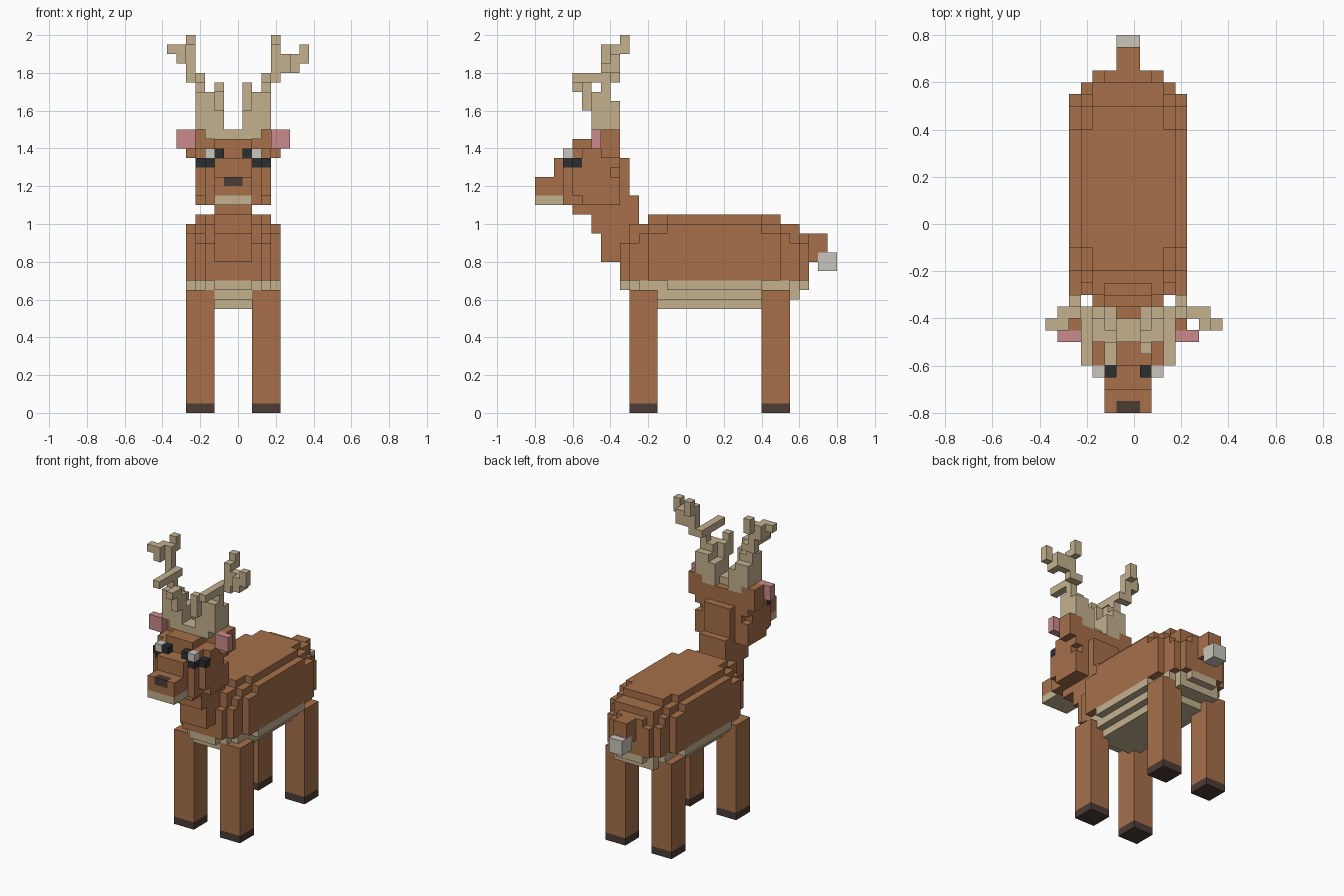
import bpy
import bmesh
import math
from mathutils import Vector

default_cube = bpy.data.objects.get("Cube")
if default_cube:
    bpy.data.objects.remove(default_cube, do_unlink=True)

CELL = 0.05
ORIGIN = Vector((-0.375, -0.8, 0.0))
MIRROR_WIDTH = 14


def make_material(name, hex_colour):
    """Flat material from an sRGB hex colour."""
    channels = [int(hex_colour[n:n + 2], 16) / 255 for n in (0, 2, 4)]
    linear = [((c + 0.055) / 1.055) ** 2.4 for c in channels] + [1.0]
    material = bpy.data.materials.new(name)
    material.use_nodes = True
    material.diffuse_color = linear
    shader = material.node_tree.nodes["Principled BSDF"]
    shader.inputs["Base Color"].default_value = linear
    shader.inputs["Roughness"].default_value = 0.9
    return material


brown = make_material("brown_fur", "a6704a")
cream = make_material("cream_horn_and_belly", "c3b18f")
dark = make_material("dark_hoof_and_nose", "4c3b35")
black = make_material("black_eye", "2b2e30")
white = make_material("pale_white", "cac6bf")
pink = make_material("pink_ear", "ca8a8b")

# Every part is carved from unit cells; later blocks replace earlier ones
grid = {}


def block(part, material, xs, ys, zs):
    for i in range(*xs):
        for j in range(*ys):
            for k in range(*zs):
                grid[i, j, k] = (part, material)


def pair(part, material, xs, ys, zs):
    """Block on the model's right, and its mirror image on the left."""
    block("right_" + part, material, xs, ys, zs)
    flipped = (MIRROR_WIDTH - xs[1], MIRROR_WIDTH - xs[0])
    block("left_" + part, material, flipped, ys, zs)


def build_part(part):
    """Outer faces of a part's cells, merged into large flat faces."""
    bm = bmesh.new()
    corners = {}
    slots = []

    def corner(position):
        if position not in corners:
            corners[position] = bm.verts.new(ORIGIN + Vector(position) * CELL)
        return corners[position]

    for cell, (owner, material) in grid.items():
        if owner != part:
            continue
        if material not in slots:
            slots.append(material)
        for axis in range(3):
            for side in (0, 1):
                neighbour = list(cell)
                neighbour[axis] += 2 * side - 1
                if tuple(neighbour) in grid:
                    continue
                ring = []
                for u, v in ((0, 0), (1, 0), (1, 1), (0, 1)):
                    point = list(cell)
                    point[axis] += side
                    point[(axis + 1) % 3] += u
                    point[(axis + 2) % 3] += v
                    ring.append(corner(tuple(point)))
                face = bm.faces.new(ring if side else ring[::-1])
                face.material_index = slots.index(material)
    bmesh.ops.dissolve_limit(bm, angle_limit=math.radians(1), verts=bm.verts[:],
                             edges=bm.edges[:], delimit={'MATERIAL', 'NORMAL'})
    mesh = bpy.data.meshes.new(part)
    bm.to_mesh(mesh)
    bm.free()
    for material in slots:
        mesh.materials.append(material)
    bpy.context.collection.objects.link(bpy.data.objects.new(part, mesh))


# Body: stacked blocks, inset sideways and lengthways, rounding the barrel
for side_inset, end_inset, bottom, top in (
        (0, 5, 13, 20), (0, 3, 14, 19), (1, 5, 12, 21), (1, 3, 12, 20),
        (1, 2, 13, 19), (1, 1, 14, 18), (2, 3, 11, 21), (2, 1, 12, 20),
        (2, 0, 14, 18), (3, 0, 13, 19)):
    block("body", brown, (2 + side_inset, 12 - side_inset),
          (9 + end_inset, 29 - end_inset), (bottom, top))

# Cream belly
for cell in grid:
    if cell[2] < 14:
        grid[cell] = ("body", cream)

# Legs and hooves
for name, ys in (("front_leg", (10, 13)), ("back_leg", (24, 27))):
    pair(name, brown, (2, 5), ys, (1, 13))
    pair(name, dark, (2, 5), ys, (0, 1))

# Tail with pale tip
block("tail", brown, (6, 8), (29, 31), (17, 19))
block("tail", brown, (6, 8), (29, 30), (16, 17))
block("tail", white, (6, 8), (30, 32), (15, 17))

# Neck, leaning forward in steps
block("neck", brown, (5, 9), (7, 11), (16, 21))
block("neck", brown, (5, 9), (6, 11), (19, 22))
block("neck", brown, (5, 9), (4, 11), (21, 23))

# Head
block("head", brown, (4, 10), (3, 9), (22, 26))
block("head", brown, (5, 9), (3, 10), (22, 27))
block("head", brown, (3, 11), (4, 8), (23, 26))
block("head", brown, (3, 11), (5, 9), (22, 25))
block("head", brown, (4, 10), (4, 9), (26, 28))
block("head", brown, (3, 11), (5, 9), (26, 28))
block("head", brown, (5, 9), (4, 9), (27, 29))
block("head", brown, (2, 12), (7, 9), (27, 29))

# Muzzle, chin and nose
block("muzzle", brown, (5, 9), (0, 3), (23, 25))
block("muzzle", brown, (5, 9), (2, 3), (25, 27))
block("muzzle", cream, (5, 9), (0, 3), (22, 23))
block("nose", dark, (6, 8), (0, 1), (24, 25))

# Eyes
pair("eye", black, (4, 6), (3, 4), (26, 27))
pair("eye", black, (3, 4), (4, 5), (26, 27))
pair("eye", black, (5, 6), (3, 4), (27, 28))
pair("eye", white, (4, 5), (3, 4), (27, 28))

# Ears
pair("ear", brown, (2, 4), (7, 9), (27, 30))
pair("ear", pink, (1, 3), (6, 7), (28, 30))

# Antlers: shared base, beam and forward tines
block("antler_base", cream, (4, 10), (6, 8), (29, 30))
pair("antler", cream, (4, 6), (6, 9), (29, 30))
pair("antler", cream, (4, 6), (6, 9), (30, 32))
pair("antler", cream, (3, 4), (6, 9), (30, 32))
pair("antler", cream, (3, 5), (7, 9), (32, 33))
pair("antler", cream, (3, 5), (6, 8), (32, 34))
pair("antler", cream, (5, 6), (5, 7), (32, 34))
pair("antler", cream, (5, 6), (5, 6), (33, 35))
pair("antler", cream, (3, 4), (7, 8), (33, 36))
pair("antler", cream, (3, 4), (4, 9), (35, 36))
pair("antler", cream, (2, 3), (8, 9), (35, 39))
pair("antler", cream, (2, 3), (9, 10), (38, 40))
block("right_antler", cream, (5, 6), (4, 5), (34, 35))

# Antler tips: the right one is level, the left one climbs
block("right_antler", cream, (1, 2), (7, 9), (37, 39))
block("right_antler", cream, (0, 1), (7, 8), (38, 39))
block("left_antler", cream, (12, 14), (8, 9), (36, 38))
block("left_antler", cream, (13, 14), (7, 9), (36, 38))
block("left_antler", cream, (14, 15), (7, 8), (37, 39))

for part_name in sorted({owner for owner, _ in grid.values()}):
    build_part(part_name)
